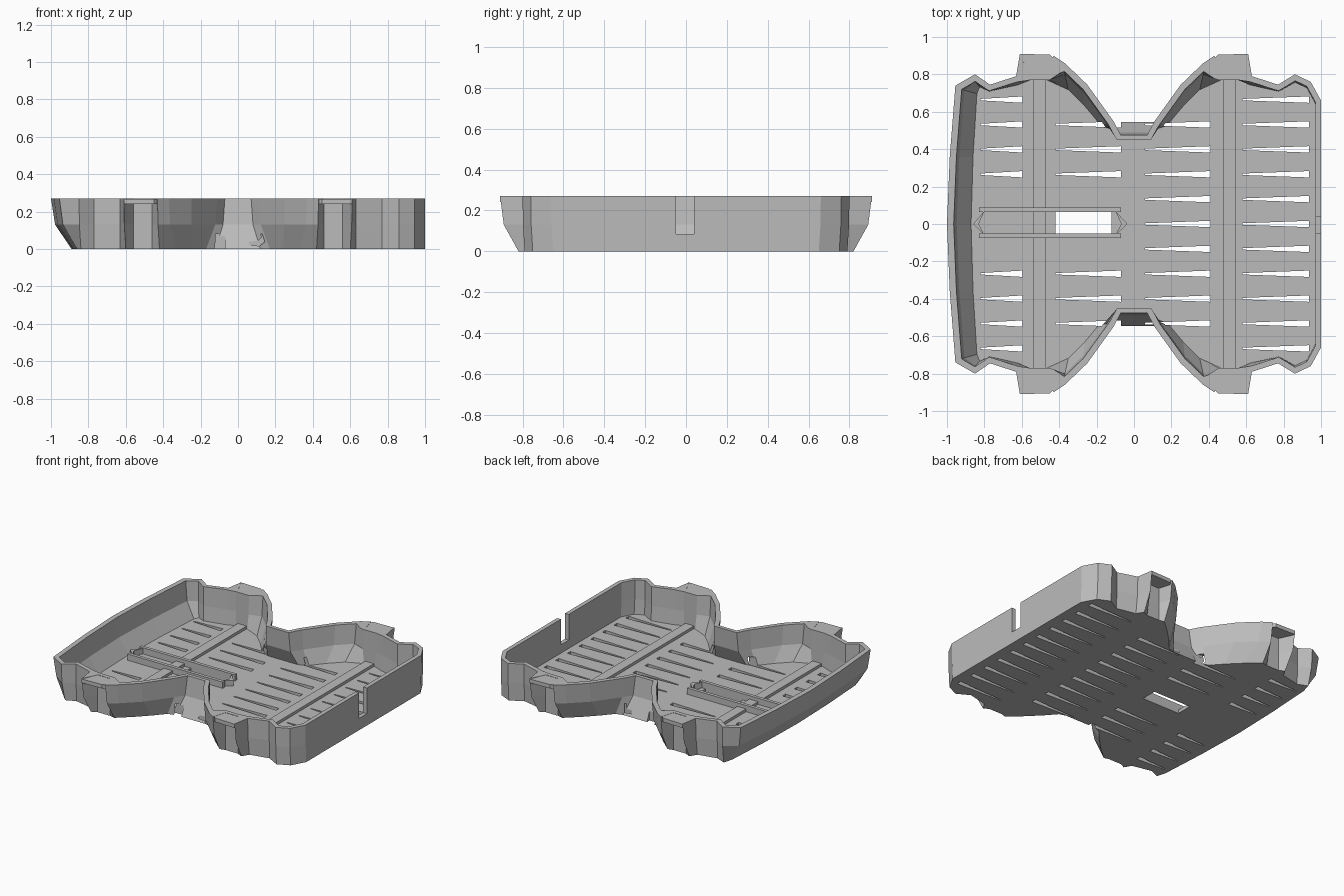
import bpy, bmesh
from mathutils import Vector

cube = bpy.data.objects.get("Cube")
if cube:
    bpy.data.objects.remove(cube)

H, FLOOR, WALL = 0.27, 0.025, 0.03

grey = bpy.data.materials.new("plain grey")
grey.use_nodes = True
color = (0.5, 0.5, 0.5, 1)
grey.diffuse_color = color
grey.node_tree.nodes["Principled BSDF"].inputs["Base Color"].default_value = color


def finish(name, bm):
    bmesh.ops.recalc_face_normals(bm, faces=bm.faces)
    mesh = bpy.data.meshes.new(name)
    bm.to_mesh(mesh)
    bm.free()
    mesh.materials.append(grey)
    obj = bpy.data.objects.new(name, mesh)
    bpy.context.collection.objects.link(obj)
    return obj


def add_loft(bm, rings):
    """Closed solid through rings given as (z, points)."""
    loops = [[bm.verts.new((p[0], p[1], z)) for p in pts] for z, pts in rings]
    n = len(loops[0])
    for a, b in zip(loops, loops[1:]):
        for i in range(n):
            j = (i + 1) % n
            bm.faces.new((a[i], a[j], b[j], b[i]))
    bm.faces.new(loops[0])
    bm.faces.new(loops[-1])


def add_prism(bm, pts, z0, z1):
    add_loft(bm, [(z0, pts), (z1, pts)])


def add_box(bm, x0, x1, y0, y1, z0, z1):
    add_prism(bm, [(x0, y0), (x1, y0), (x1, y1), (x0, y1)], z0, z1)


def cut(target, cutter):
    mod = target.modifiers.new("cut", 'BOOLEAN')
    mod.operation, mod.solver, mod.object = 'DIFFERENCE', 'EXACT', cutter
    bpy.context.view_layer.objects.active = target
    bpy.ops.object.modifier_apply(modifier=mod.name)
    bpy.data.objects.remove(cutter)


def inset(pts, d):
    """Mitred inset of a clockwise polygon."""
    out = []
    for i, p in enumerate(pts):
        p, a, b = Vector(p), Vector(pts[i - 1]), Vector(pts[(i + 1) % len(pts)])
        u, v = (p - a).normalized(), (b - p).normalized()
        n1, n2 = Vector((u.y, -u.x)), Vector((v.y, -v.x))
        out.append(p + (n1 + n2) * d / max(0.3, 1 + n1.dot(n2)))
    return out


# Rim and base outline of the back half: (rim x, rim y, base x, base y)
left_end = [(-1, 0, -.89, 0), (-.985, .36, -.88, .36), (-.955, .74, -.86, .7), (-.85, .8, -.84, .77)]
right_end = [(.86, .8, .86, .79), (.945, .76, .945, .75), (1, .66, 1, .65)]
lobe = [(-.77, .745, -.77, .74), (-.63, .79, -.63, .77), (-.61, .91, -.6, .82), (-.56, .8, -.56, .8),
        (-.46, .8, -.46, .8), (-.43, .9, -.42, .81), (-.37, .86, -.33, .73), (-.25, .745, -.24, .64),
        (-.11, .55, -.17, .56), (-.07, .475, -.12, .545)]


def outline(profile, t):
    """Full outline at blend t from base to rim, mirrored to the front."""
    half = [(c + (a - c) * t, d + (b - d) * t) for a, b, c, d in profile]
    return half + [(x, -y) for x, y in reversed(half[1:])]


def full(part):
    return left_end + part + [(-a, b, -c, d) for a, b, c, d in reversed(part)] + right_end


# Tray shell: outer solid minus inner hollow
outer = full(lobe)
inner = full([p for i, p in enumerate(lobe) if i not in (2, 5)])
bm = bmesh.new()
add_loft(bm, [(0, outline(outer, 0)), (.13, outline(outer, .8)), (H, outline(outer, 1))])
tray = finish("tray_shell", bm)
bm = bmesh.new()
add_loft(bm, [(FLOOR, inset(outline(inner, .1), WALL)), (.13, inset(outline(inner, .8), WALL)),
              (H + .05, inset(outline(inner, 1), WALL))])
cut(tray, finish("hollow_cutter", bm))

# Tapered floor slots, the cable notch and the central opening
bm = bmesh.new()
pitch = .133
for x0, x1, limit in ((-.82, -.595, 5), (-.42, -.07, 4), (.06, .41, 4), (.58, .935, 5)):
    for row in range(-limit, limit + 1):
        if x0 < 0 and abs(row) < 2:
            continue
        y = row * pitch
        add_prism(bm, [(x0, y - .004), (x1, y - .017), (x1, y + .017), (x0, y + .004)], -.05, .08)
add_box(bm, -.42, -.12, -.05, .065, -.05, .08)
add_box(bm, .9, 1.1, -.05, .04, .085, .4)
cut(tray, finish("slot_cutter", bm))

# Cross ribs on the floor
for side, x in (("right", -.505), ("left", .51)):
    bm = bmesh.new()
    add_box(bm, x - .035, x + .035, -.78, .78, FLOOR - .01, FLOOR + .02)
    finish(side + "_floor_rib", bm)

# Lug caps over the outer channels
for side, sx in (("right", -1), ("left", 1)):
    for end, sy in (("front", -1), ("back", 1)):
        pts = [(.61, .91), (.45, .905), (.41, .865), (.46, .77), (.56, .77), (.61, .8)]
        bm = bmesh.new()
        add_prism(bm, [(sx * x, sy * y) for x, y in pts], H - .03, H - .002)
        finish(f"{end}_{side}_lug_cap", bm)

# Holder rails beside the central opening, with wedge ends
for name, y in (("back_holder_rail", .075), ("front_holder_rail", -.062)):
    bm = bmesh.new()
    add_box(bm, -.83, -.07, y - .012, y + .012, FLOOR - .01, FLOOR + .045)
    finish(name, bm)
for name, x, tip in (("inner_holder_wedge", -.1, -.035), ("outer_holder_wedge", -.8, -.86)):
    bm = bmesh.new()
    add_prism(bm, [(x, -.06), (tip, 0), (x, .07), ((x + tip) / 2, 0)], FLOOR - .01, FLOOR + .04)
    finish(name, bm)
